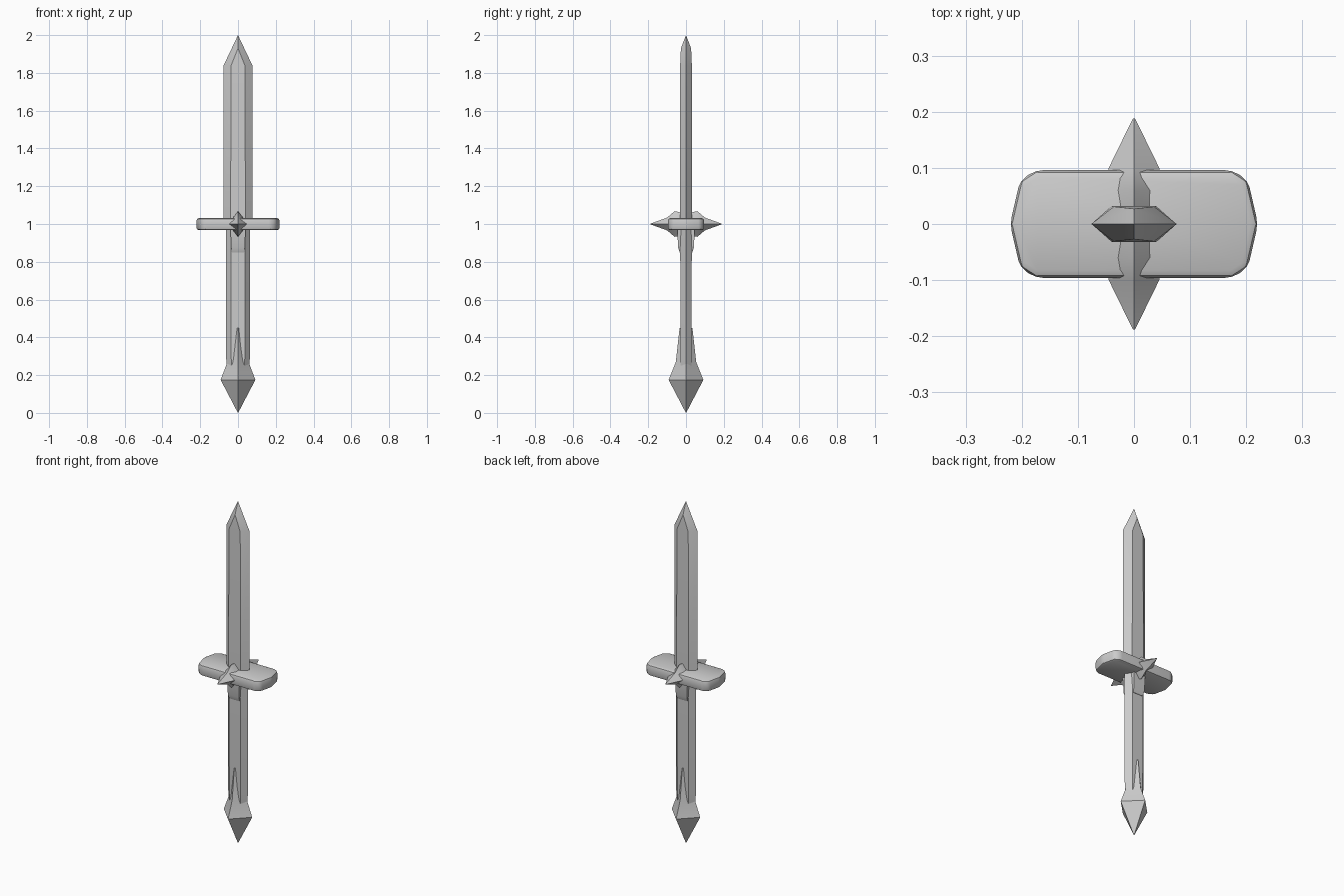
import bpy, bmesh, math

if "Cube" in bpy.data.objects:
    bpy.data.objects.remove(bpy.data.objects["Cube"])

steel = bpy.data.materials.new("grey steel")
steel.diffuse_color = (0.6, 0.6, 0.6, 1)
steel.use_nodes = True
steel.node_tree.nodes["Principled BSDF"].inputs["Base Color"].default_value = steel.diffuse_color


def finish(name, bm, bevel=0.0, segments=2):
    bmesh.ops.recalc_face_normals(bm, faces=bm.faces)
    me = bpy.data.meshes.new(name)
    bm.to_mesh(me)
    bm.free()
    me.materials.append(steel)
    ob = bpy.data.objects.new(name, me)
    bpy.context.collection.objects.link(ob)
    bpy.ops.object.select_all(action='DESELECT')
    ob.select_set(True)
    bpy.context.view_layer.objects.active = ob
    if bevel:
        mod = ob.modifiers.new("soft edges", 'BEVEL')
        mod.width, mod.segments = bevel, segments
        mod.limit_method = 'ANGLE'
        mod.angle_limit = math.radians(25)
        bpy.ops.object.modifier_apply(modifier=mod.name)
    bpy.ops.object.shade_smooth_by_angle(angle=math.radians(30))
    return ob


def loft(name, rings, bevel=0.0):
    """Skin equal-length rings of 3D points and cap both ends."""
    bm = bmesh.new()
    rows = [[bm.verts.new(p) for p in ring] for ring in rings]
    n = len(rows[0])
    for a, b in zip(rows, rows[1:]):
        for i in range(n):
            j = (i + 1) % n
            bm.faces.new((a[i], a[j], b[j], b[i]))
    bm.faces.new(rows[0])
    bm.faces.new(rows[-1])
    bmesh.ops.remove_doubles(bm, verts=bm.verts, dist=0.0005)
    return finish(name, bm, bevel)


def hexagon(z, w, flat, d):
    return [(-w, 0, z), (-flat, -d, z), (flat, -d, z),
            (w, 0, z), (flat, d, z), (-flat, d, z)]


def diamond(z, w, d):
    return [(-w, 0, z), (0, -d, z), (w, 0, z), (0, d, z)]


# Blade: hexagonal bar whose edges and flats converge on the tip
bm = bmesh.new()
low = [bm.verts.new(p) for p in hexagon(0.99, 0.076, 0.04, 0.032)]
l, fl, fr, r, br, bl = [bm.verts.new(p) for p in hexagon(1.84, 0.076, 0.036, 0.031)]
front, back = bm.verts.new((0, -0.027, 1.93)), bm.verts.new((0, 0.027, 1.93))
tip = bm.verts.new((0, 0, 2.0))
top = [l, fl, fr, r, br, bl]
for i in range(6):
    j = (i + 1) % 6
    bm.faces.new((low[i], low[j], top[j], top[i]))
for ridge, a, b, in ((front, fl, fr), (back, br, bl)):
    bm.faces.new((a, b, ridge))
for a, b, ridge in ((l, fl, front), (r, fr, front), (r, br, back), (l, bl, back)):
    bm.faces.new((a, b, ridge))
    bm.faces.new((a, ridge, tip))
bm.faces.new(low)
finish("blade", bm)

# Grip
loft("grip", [hexagon(0.24, 0.058, 0.035, 0.028), hexagon(0.30, 0.064, 0.036, 0.029),
              hexagon(1.0, 0.064, 0.036, 0.031)])

# Collar under the guard
loft("collar", [[(x, y, z) for x, y in ((-w, -d), (w, -d), (w, d), (-w, d))]
                for z, w, d in ((0.85, 0.033, 0.033), (0.875, 0.036, 0.042),
                                (0.97, 0.04, 0.046))])

# Pommel: four-sided spike with ridges running up the grip
loft("pommel", [diamond(z, w, d) for z, w, d in
                ((0, 0.0005, 0.0005), (0.175, 0.092, 0.092),
                 (0.27, 0.056, 0.054), (0.45, 0.03, 0.034))])

# Guard: flat bar with blunt pointed ends
outline = [(0.221, 0), (0.203, 0.078), (0.175, 0.096)]
quarter = outline + [(-x, y) for x, y in reversed(outline)]
outline = quarter + [(x, -y) for x, y in reversed(quarter[1:-1])]
loft("guard", [[(x, y, z) for x, y in outline] for z in (0.967, 1.031)], bevel=0.013)

# Spikes on the guard faces
for name, s in (("front_spike", -1), ("back_spike", 1)):
    loft(name, [[(-w, s * y, 1), (0, s * y, 1 - h), (w, s * y, 1), (0, s * y, 1 + h)]
                for y, w, h in ((0, 0.05, 0.055), (0.06, 0.052, 0.068),
                                (0.1, 0.045, 0.034), (0.188, 0.002, 0.002))])
